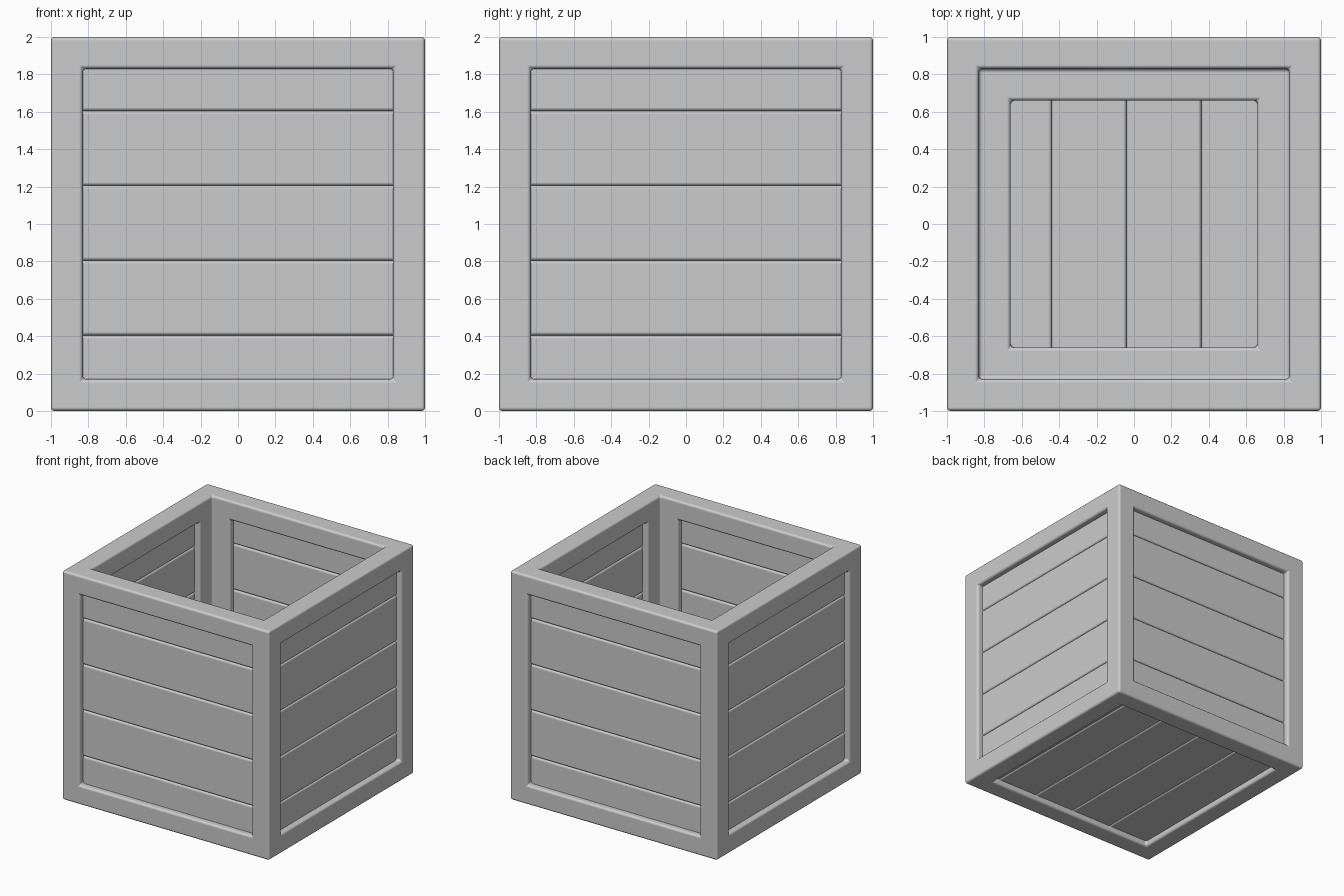
import bpy, bmesh, math
from mathutils import Matrix, Vector

if "Cube" in bpy.data.objects:
    bpy.data.objects.remove(bpy.data.objects["Cube"])

T = 0.17       # beam width
REC = 0.05     # panel recess on each side
PLANK = T - 2 * REC


def finish(bm, name, bevel, segments):
    for f in bm.faces:
        f.smooth = True
    me = bpy.data.meshes.new(name)
    bm.to_mesh(me)
    bm.free()
    ob = bpy.data.objects.new(name, me)
    bpy.context.collection.objects.link(ob)
    mod = ob.modifiers.new("Bevel", 'BEVEL')
    mod.width = bevel
    mod.segments = segments
    mod.limit_method = 'ANGLE'
    mod.angle_limit = math.radians(40)
    mod.harden_normals = True
    return ob


def inset(bm, faces, thickness, depth=0.0):
    bmesh.ops.inset_individual(bm, faces=faces, thickness=thickness,
                               depth=depth, use_even_offset=True)


# Frame: hollow open box, windows inset on the outside and inside of each wall
bm = bmesh.new()
bmesh.ops.create_cube(bm, size=2, matrix=Matrix.Translation((0, 0, 1)))
top = [f for f in bm.faces if f.normal.z > 0.9]
inset(bm, top, T)
inset(bm, top, 0.0, -(2 - T))
bm.normal_update()
rim = [f for f in bm.faces if f.calc_center_median().z > 1.99]
windows = [f for f in bm.faces if f not in rim]
inset(bm, windows, T)
inset(bm, windows, 0.0, -(REC + 0.02))
bmesh.ops.delete(bm, geom=windows, context='FACES')
finish(bm, "frame", 0.02, 3)


# Planks: butted boards whose bevelled edges make the grooves
def plank(name, lo, hi, rot=0.0):
    lo, hi = Vector(lo), Vector(hi)
    size, mid = hi - lo, (hi + lo) / 2
    bm = bmesh.new()
    bmesh.ops.create_cube(bm, size=1, matrix=Matrix.Rotation(rot, 4, 'Z')
                          @ Matrix.Translation(mid) @ Matrix.Diagonal((*size, 1)))
    return finish(bm, name, 0.018, 2)


E = 0.86   # plank ends are tucked into the frame
cuts = [1 - E, 0.405, 0.805, 1.205, 1.605, 1 + E]
for side, name in enumerate(("front", "right", "back", "left")):
    for i, (a, b) in enumerate(zip(cuts, cuts[1:])):
        plank(f"{name}_plank_{i + 1}", (-E, -1 + REC, a),
              (E, -1 + REC + PLANK, b), side * math.pi / 2)

# Floor planks run front to back
cuts = [-E, -0.44, -0.04, 0.36, 0.76, E]
for i, (a, b) in enumerate(zip(cuts, cuts[1:])):
    plank(f"floor_plank_{i + 1}", (a, -E, REC), (b, E, REC + PLANK))
